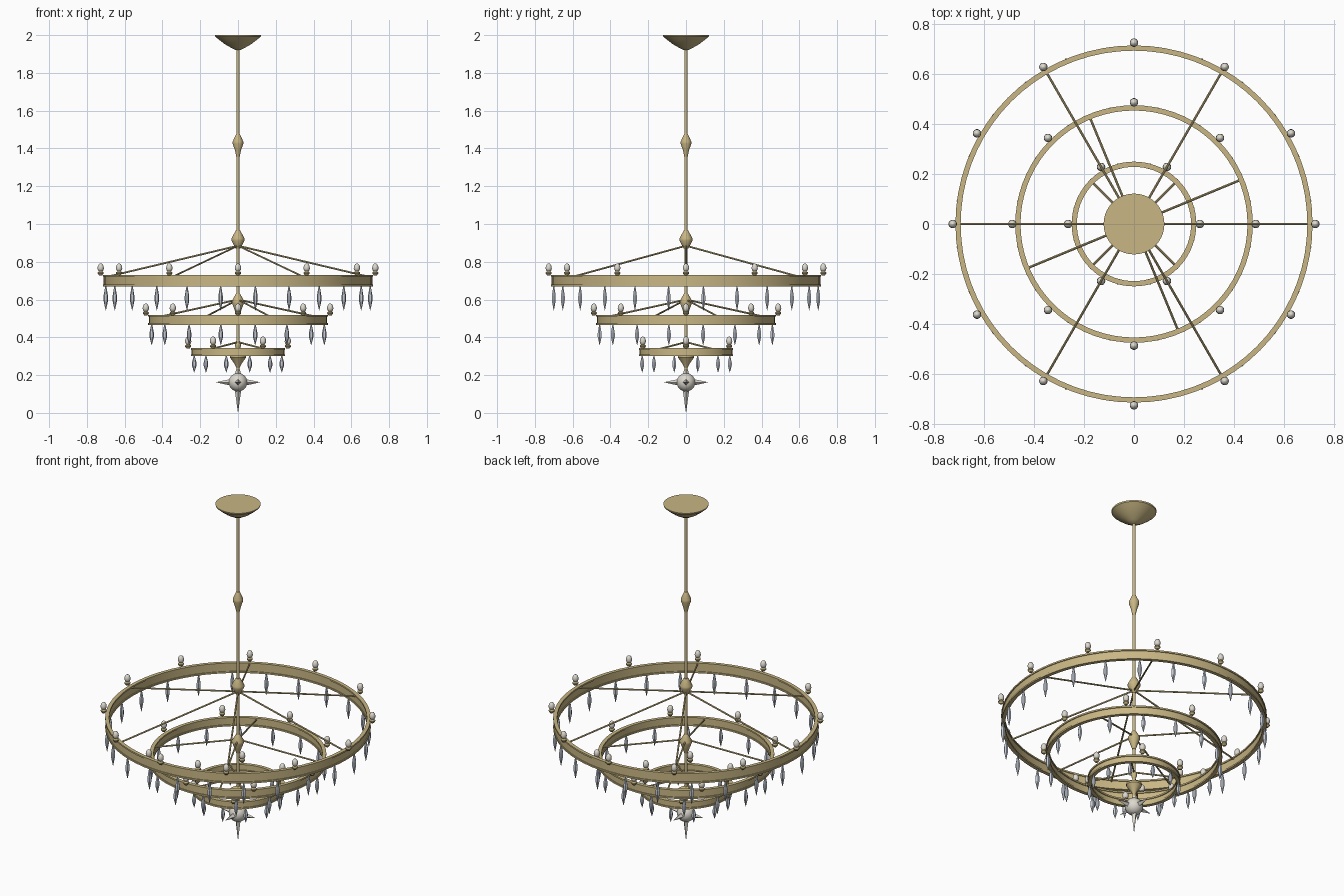
import bpy, math
from mathutils import Vector

cube = bpy.data.objects.get("Cube")
if cube:
    bpy.data.objects.remove(cube)


def material(name, rgb):
    m = bpy.data.materials.new(name)
    m.use_nodes = True
    m.diffuse_color = (*rgb, 1)
    m.node_tree.nodes["Principled BSDF"].inputs["Base Color"].default_value = (*rgb, 1)
    return m


BRASS = material("aged brass", (0.58, 0.47, 0.23))
BULB = material("warm white glass", (0.72, 0.69, 0.62))
CRYSTAL = material("cool crystal", (0.56, 0.60, 0.67))


def lathe(name, profile, mat, sides=24, closed=False, smooth=True):
    """Revolve (radius, height) points about z; ends are capped unless the profile is closed."""
    n = len(profile)
    verts = [(r * math.cos(a), r * math.sin(a), z)
             for r, z in profile
             for a in (math.tau * i / sides for i in range(sides))]
    faces = []
    for j in range(n if closed else n - 1):
        k = (j + 1) % n
        for i in range(sides):
            h = (i + 1) % sides
            faces.append((j * sides + i, j * sides + h, k * sides + h, k * sides + i))
    if not closed:
        faces.append(tuple(reversed(range(sides))))
        faces.append(tuple(range((n - 1) * sides, n * sides)))
    mesh = bpy.data.meshes.new(name)
    mesh.from_pydata(verts, [], faces)
    mesh.materials.append(mat)
    ob = bpy.data.objects.new(name, mesh)
    bpy.context.collection.objects.link(ob)
    if smooth:
        bpy.ops.object.select_all(action="DESELECT")
        ob.select_set(True)
        bpy.context.view_layer.objects.active = ob
        bpy.ops.object.shade_smooth_by_angle(angle=math.radians(35))
    return ob


def copy_at(source, name, location):
    ob = bpy.data.objects.new(name, source.data)
    ob.location = location
    bpy.context.collection.objects.link(ob)
    return ob


def polar(r, a, z):
    return Vector((r * math.cos(a), r * math.sin(a), z))


def point_along(ob, start, direction):
    ob.location = start
    ob.rotation_euler = Vector(direction).to_track_quat("Z", "Y").to_euler()


# Ceiling canopy and hanging rod
lathe("ceiling_canopy", [(0.012, 1.92), (0.035, 1.932), (0.07, 1.952), (0.1, 1.975),
                         (0.12, 1.992), (0.122, 2.0)], BRASS, 40)
lathe("hanging_rod", [(0.008, 0.2), (0.008, 1.93)], BRASS, 16)

# Turned knobs on the rod
lathe("upper_knob", [(0.009, 1.357), (0.016, 1.39), (0.028, 1.425), (0.028, 1.437),
                     (0.009, 1.478)], BRASS)
lathe("spoke_hub_outer", [(0.012, 0.87), (0.02, 0.885), (0.034, 0.912), (0.034, 0.925),
                          (0.012, 0.965)], BRASS)
lathe("spoke_hub_middle", [(0.01, 0.52), (0.018, 0.545), (0.032, 0.582), (0.032, 0.594),
                           (0.01, 0.632)], BRASS)
lathe("spoke_hub_inner", [(0.008, 0.335), (0.016, 0.355), (0.016, 0.365), (0.008, 0.385)], BRASS)
lathe("bottom_knob", [(0.008, 0.238), (0.02, 0.262), (0.042, 0.292), (0.042, 0.303),
                      (0.012, 0.32)], BRASS)

# Shared candle and pendant shapes
cup_profile = [(0.008, 0), (0.016, 0.01), (0.016, 0.016), (0.009, 0.022), (0.009, 0.026)]
bulb_profile = [(0.007, 0.02), (0.014, 0.027), (0.017, 0.037), (0.015, 0.05),
                (0.009, 0.06), (0.001, 0.064)]
drop_profile = [(0.002, 0), (0.006, -0.15), (0.012, -0.42), (0.012, -0.6), (0.001, -1)]


def tier(label, radius, z0, z1, candles, candle_r, drops, drop_len, spokes, turn, hub_z):
    # Ring band with a raised rim at the top and bottom
    o, i, rim = radius, radius - 0.021, 0.009
    lathe(label + "_ring", [(i, z0), (o, z0), (o, z0 + rim), (o - 0.005, z0 + rim),
                            (o - 0.005, z1 - rim), (o, z1 - rim), (o, z1), (i, z1),
                            (i, z1 - rim), (i + 0.005, z1 - rim),
                            (i + 0.005, z0 + rim), (i, z0 + rim)], BRASS, 72, closed=True)
    # Candle cups and bulbs
    cup = bulb = drop = None
    for k in range(candles):
        p = polar(candle_r, math.tau * k / candles, z1 - 0.002)
        if cup is None:
            cup = lathe(label + "_candle_cup", cup_profile, BRASS, 12)
            bulb = lathe(label + "_bulb", bulb_profile, BULB, 14)
            cup.location = bulb.location = p
        else:
            copy_at(cup, label + "_candle_cup", p)
            copy_at(bulb, label + "_bulb", p)
    # Faceted pendants below the ring
    for k in range(drops):
        p = polar(radius - 0.01, math.tau * (k + 0.5) / drops, z0 + 0.003)
        if drop is None:
            drop = lathe(label + "_pendant", [(r, h * drop_len) for r, h in drop_profile],
                         CRYSTAL, 6, smooth=False)
            drop.location = p
        else:
            copy_at(drop, label + "_pendant", p)
    # Slanting spokes from the rod to the ring
    for k in range(spokes):
        start = Vector((0, 0, hub_z))
        end = polar(radius - 0.012, turn + math.tau * k / spokes, z1 - 0.012)
        spoke = lathe(label + "_spoke", [(0.0048, 0), (0.0048, (end - start).length)], BRASS, 8)
        point_along(spoke, start, end - start)


tier("outer", 0.716, 0.67, 0.73, 12, 0.727, 24, 0.13, 6, 0, 0.885)
tier("middle", 0.476, 0.466, 0.518, 8, 0.488, 16, 0.11, 4, math.radians(22.5), 0.6)
tier("inner", 0.25, 0.3, 0.343, 6, 0.264, 12, 0.088, 4, math.radians(45), 0.375)

# Glass star at the bottom
STAR_Z = 0.162
ball = [(max(0.0005, 0.049 * math.sin(math.pi * k / 12)), -0.049 * math.cos(math.pi * k / 12))
        for k in range(13)]
lathe("star_ball", ball, BULB, 24).location.z = STAR_Z
for direction, length in (((1, 0, 0), 0.116), ((-1, 0, 0), 0.116), ((0, 1, 0), 0.116),
                          ((0, -1, 0), 0.116), ((0, 0, -1), STAR_Z), ((0, 0, 1), 0.1)):
    spike = lathe("star_spike", [(0.017, 0.04), (0.0005, length)], BULB, 4, smooth=False)
    point_along(spike, (0, 0, STAR_Z), direction)
